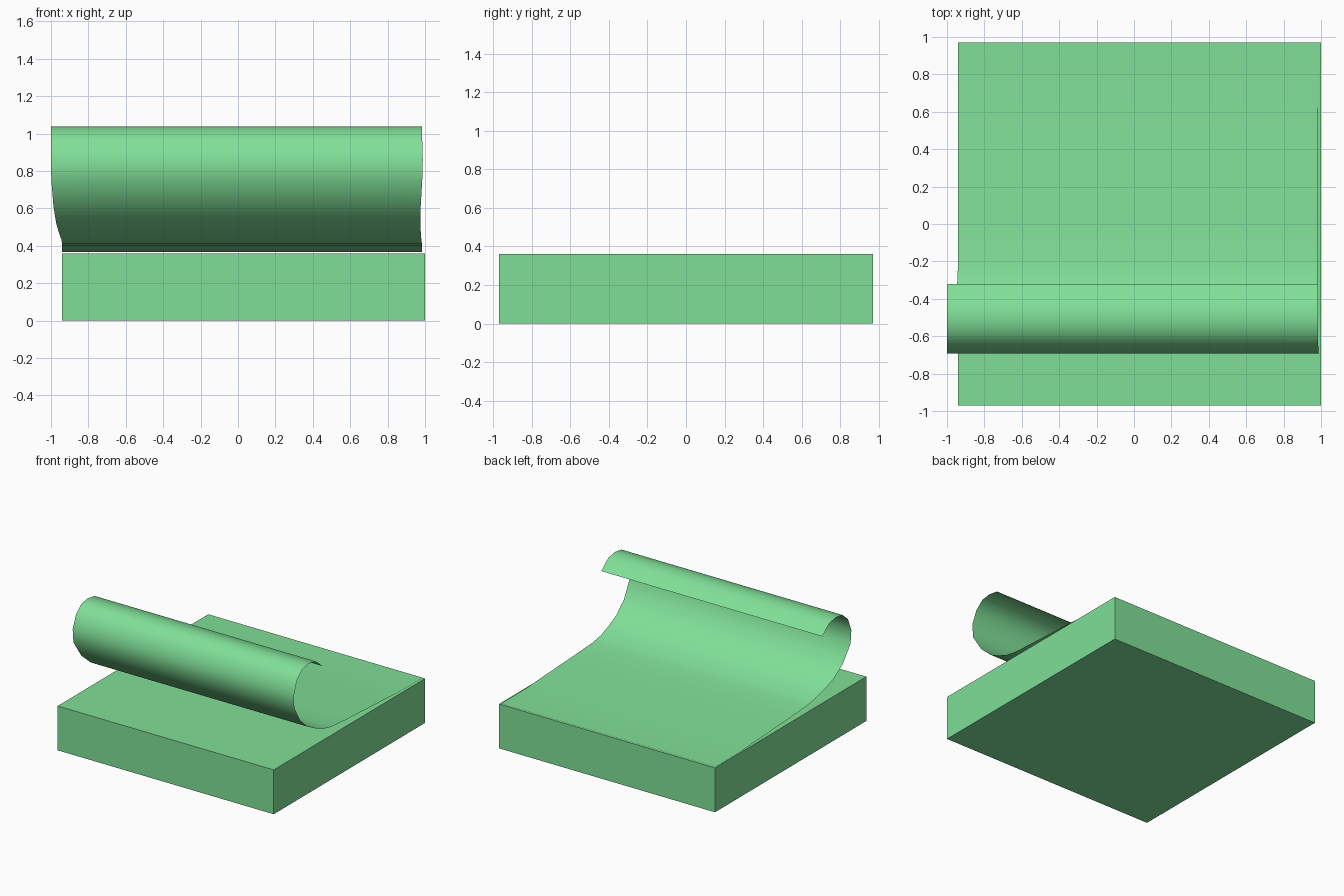
import bpy, bmesh, math

if "Cube" in bpy.data.objects:
    bpy.data.objects.remove(bpy.data.objects["Cube"])

# One green for everything
green = bpy.data.materials.new("light_green")
green.diffuse_color = (0.216, 0.74, 0.31, 1.0)
green.use_nodes = True
green.node_tree.nodes["Principled BSDF"].inputs["Base Color"].default_value = green.diffuse_color


def make_object(name, bm):
    mesh = bpy.data.meshes.new(name)
    bm.to_mesh(mesh)
    bm.free()
    mesh.materials.append(green)
    obj = bpy.data.objects.new(name, mesh)
    bpy.context.collection.objects.link(obj)
    return obj


# Base slab
bm = bmesh.new()
bmesh.ops.create_cube(bm, size=1.0)
for v in bm.verts:
    v.co.x = 0.03 + v.co.x * 1.94
    v.co.y *= 1.94
    v.co.z = (v.co.z + 0.5) * 0.36
make_object("base_slab", bm)

# Peeling sheet: side profile as (y, z, left x, right x), flat end to curled tip
profile = [
    (0.962, 0.366, -0.94, 0.985), (0.64, 0.367, -0.94, 0.985),
    (0.45, 0.378, -0.94, 0.985), (0.20, 0.390, -0.94, 0.985),
    (0.00, 0.400, -0.94, 0.985), (-0.20, 0.413, -0.94, 0.983),
    (-0.31, 0.435, -0.945, 0.98), (-0.41, 0.478, -0.96, 0.977),
    (-0.50, 0.525, -0.973, 0.976), (-0.60, 0.615, -0.987, 0.977),
    (-0.685, 0.75, -0.998, 0.985), (-0.692, 0.86, -1.0, 0.988),
    (-0.65, 0.965, -1.0, 0.985), (-0.58, 1.025, -1.0, 0.985),
    (-0.50, 1.038, -1.0, 0.985), (-0.41, 1.023, -1.0, 0.985),
    (-0.32, 0.95, -1.0, 0.985),
]
COLUMNS = 8
bm = bmesh.new()
rows = []
for y, z, left, right in profile:
    rows.append([bm.verts.new((left + (right - left) * i / COLUMNS, y, z))
                 for i in range(COLUMNS + 1)])
for a, b in zip(rows, rows[1:]):
    for i in range(COLUMNS):
        bm.faces.new((a[i], b[i], b[i + 1], a[i + 1]))
sheet = make_object("curled_sheet", bm)

bpy.context.view_layer.objects.active = sheet
sheet.select_set(True)
bpy.ops.object.shade_smooth_by_angle(angle=math.radians(60))
